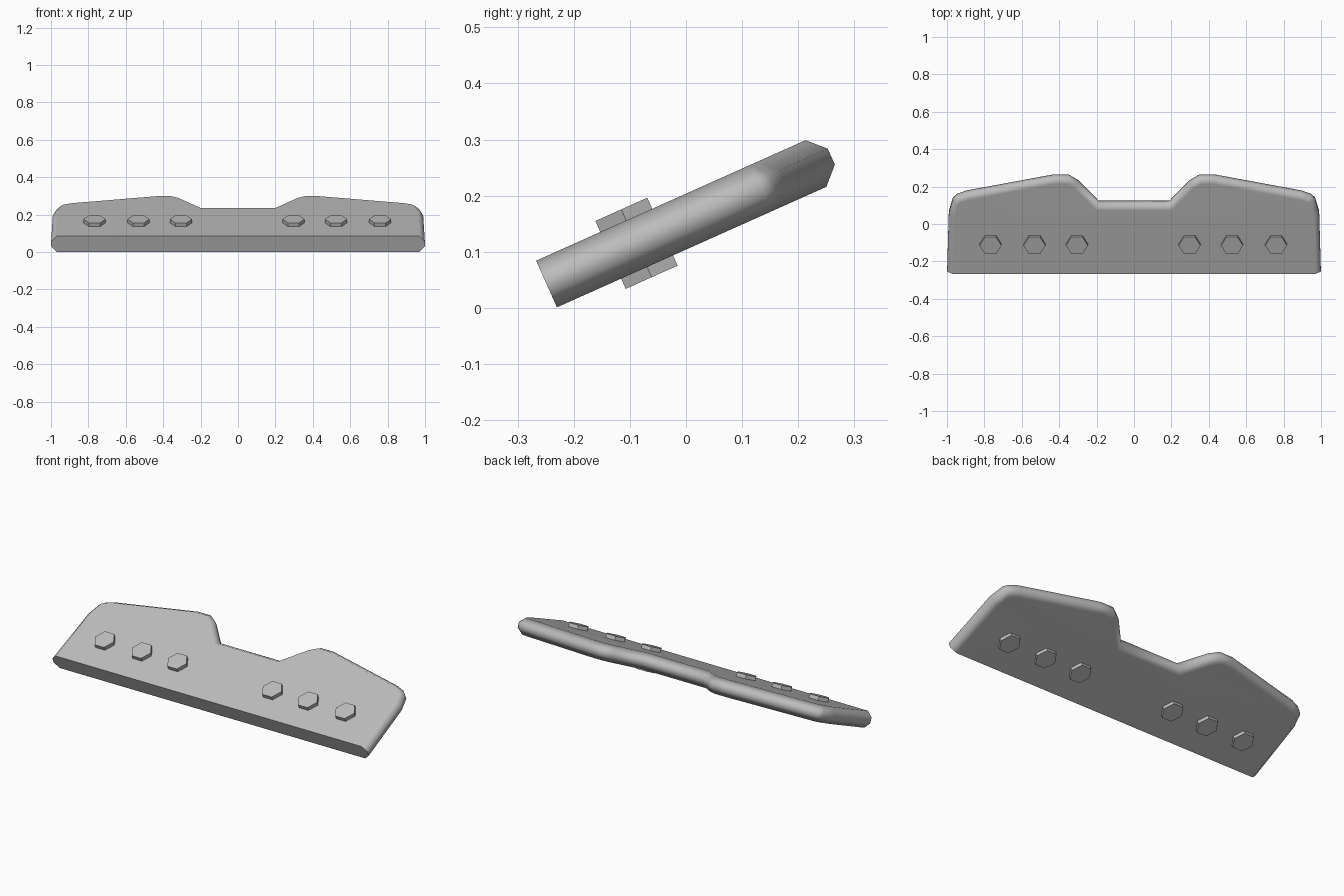
import bpy, bmesh, math
from mathutils import Vector, Matrix

cube = bpy.data.objects.get("Cube")
if cube:
    bpy.data.objects.remove(cube, do_unlink=True)

THICK = 0.091    # plate thickness
CHAMFER = 0.03   # chamfer on the rim
TILT = Matrix.Translation((0, -0.23, 0.001)) @ Matrix.Rotation(math.radians(24.1), 4, 'X')

steel = bpy.data.materials.new("grey_steel")
steel.use_nodes = True
GREY = (0.5, 0.5, 0.5, 1)
steel.diffuse_color = GREY
steel.node_tree.nodes["Principled BSDF"].inputs["Base Color"].default_value = GREY


def finish(bm, name):
    bmesh.ops.recalc_face_normals(bm, faces=bm.faces)
    mesh = bpy.data.meshes.new(name)
    bm.to_mesh(mesh)
    bm.free()
    obj = bpy.data.objects.new(name, mesh)
    bpy.context.collection.objects.link(obj)
    mesh.materials.append(steel)
    obj.matrix_world = TILT
    return obj


def inset(path, dist):
    """Move the open outline inward; the front edge stays in place."""
    result = []
    for i, p in enumerate(path):
        if i in (0, len(path) - 1):
            result.append(Vector((p.x - math.copysign(dist, p.x), p.y)))
            continue
        a = (p - path[i - 1]).normalized()
        b = (path[i + 1] - p).normalized()
        n1, n2 = Vector((-a.y, a.x)), Vector((-b.y, b.x))
        result.append(p + (n1 + n2) * dist / (1 + n1.dot(n2)))
    return result


# Plate: mirrored outline with a notch, stacked in four chamfered layers
half = [Vector(p) for p in ((0.999, 0), (0.99, 0.342), (0.968, 0.422), (0.945, 0.443),
                            (0.895, 0.462), (0.43, 0.556), (0.35, 0.556),
                            (0.297, 0.522), (0.189, 0.402))]
outline = half + [Vector((-p.x, p.y)) for p in reversed(half)]
layers = ((0, CHAMFER), (CHAMFER, 0), (THICK - CHAMFER, 0), (THICK, CHAMFER))

bm = bmesh.new()
rings = [[bm.verts.new((p.x, p.y, w)) for p in inset(outline, d)] for w, d in layers]
for low, high in zip(rings, rings[1:]):
    for i in range(len(low) - 1):
        bm.faces.new((low[i], low[i + 1], high[i + 1], high[i]))
bm.faces.new(rings[0])
bm.faces.new(rings[-1])
bm.faces.new([r[0] for r in rings] + [r[-1] for r in reversed(rings)])
plate = finish(bm, "plate")

for o in bpy.context.selected_objects:
    o.select_set(False)
plate.select_set(True)
bpy.context.view_layer.objects.active = plate
bpy.ops.object.shade_smooth_by_angle(angle=math.radians(50))
weighted = plate.modifiers.new("flat_faces", 'WEIGHTED_NORMAL')
weighted.keep_sharp = True

# Hexagonal bolts passing through the plate
LOW, HIGH, RADIUS = -0.02, 0.1125, 0.0585
for i, x in enumerate((-0.767, -0.532, -0.305, 0.297, 0.524, 0.76)):
    bm = bmesh.new()
    place = Matrix.Translation((x, 0.176, (LOW + HIGH) / 2)) @ Matrix.Rotation(math.pi / 2, 4, 'Z')
    bmesh.ops.create_cone(bm, cap_ends=True, segments=6, radius1=RADIUS, radius2=RADIUS,
                          depth=HIGH - LOW, matrix=place)
    finish(bm, f"bolt_{i + 1}")
